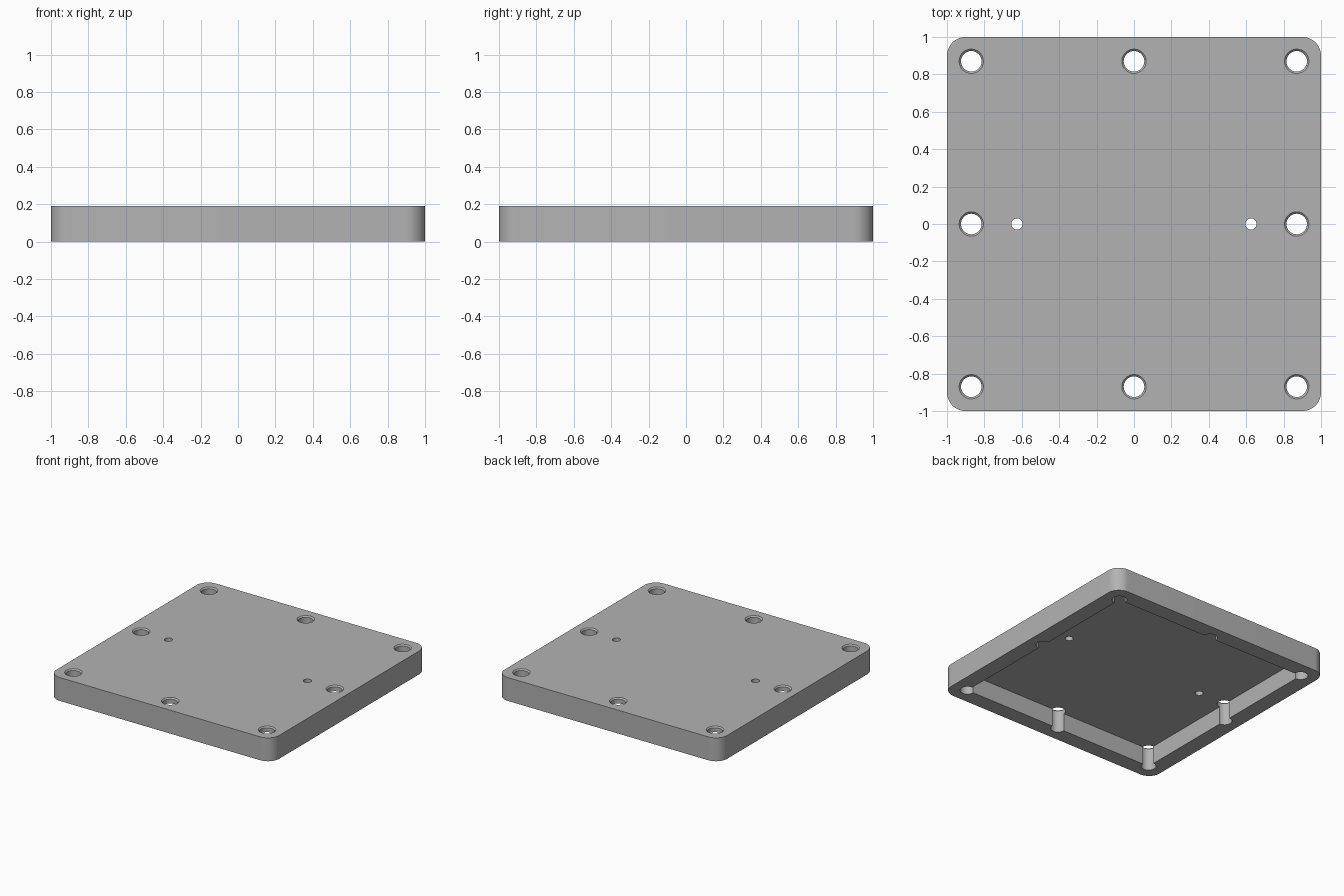
import bpy
import bmesh
import math

cube = bpy.data.objects.get("Cube")
if cube:
    bpy.data.objects.remove(cube)

HEIGHT, CEILING = 0.19, 0.145
HOLE, HOLE_POS = 0.055, 0.87

grey = bpy.data.materials.new("light grey")
grey.use_nodes = True
grey.diffuse_color = (0.45, 0.45, 0.45, 1)
grey.node_tree.nodes["Principled BSDF"].inputs["Base Color"].default_value = grey.diffuse_color


def make_object(name, bm):
    mesh = bpy.data.meshes.new(name)
    bmesh.ops.recalc_face_normals(bm, faces=bm.faces)
    bm.to_mesh(mesh)
    bm.free()
    mesh.materials.append(grey)
    obj = bpy.data.objects.new(name, mesh)
    bpy.context.collection.objects.link(obj)
    return obj


def block(name, half, z0, z1, radius=0):
    """Square slab with optional rounded vertical corners."""
    bm = bmesh.new()
    bmesh.ops.create_cube(bm, size=1)
    for v in bm.verts:
        v.co.x *= 2 * half
        v.co.y *= 2 * half
        v.co.z = z1 if v.co.z > 0 else z0
    if radius:
        upright = [e for e in bm.edges if abs(e.verts[0].co.z - e.verts[1].co.z) > 0.01]
        bmesh.ops.bevel(bm, geom=upright, offset=radius, segments=12, profile=0.5, affect='EDGES')
    return make_object(name, bm)


def drill(name, x, y, profile, sides=48):
    """Turned cutter from (radius, height) pairs."""
    bm = bmesh.new()
    rings = [[bm.verts.new((x + r * math.cos(2 * math.pi * i / sides),
                            y + r * math.sin(2 * math.pi * i / sides), z))
              for i in range(sides)] for r, z in profile]
    for low, high in zip(rings, rings[1:]):
        for i in range(sides):
            j = (i + 1) % sides
            bm.faces.new((low[i], low[j], high[j], high[i]))
    bm.faces.new(rings[0])
    bm.faces.new(rings[-1])
    return make_object(name, bm)


# Rounded square cover, hollow underneath
cover = block("cover_plate", 1, 0, HEIGHT, 0.1)
cutters = [block("cavity_cutter", HOLE_POS, -0.1, CEILING)]

# Rim screw holes with a shallow chamfer at the top
screw_profile = [(HOLE, -0.1), (HOLE, HEIGHT - 0.01), (HOLE + 0.01, HEIGHT),
                 (HOLE + 0.01, HEIGHT + 0.1)]
for ix in (-1, 0, 1):
    for iy in (-1, 0, 1):
        if ix or iy:
            cutters.append(drill("screw_hole_cutter", ix * HOLE_POS, iy * HOLE_POS, screw_profile))

# Two small holes through the panel
for side in (-1, 1):
    cutters.append(drill("small_hole_cutter", side * 0.625, 0, [(0.03, 0.05), (0.03, 0.3)], 32))

for cutter in cutters:
    cutter.hide_render = True
    cutter.hide_set(True)
    cut = cover.modifiers.new(cutter.name, 'BOOLEAN')
    cut.operation = 'DIFFERENCE'
    cut.solver = 'EXACT'
    cut.object = cutter

# Bake the cuts, then drop the cutters
bpy.context.view_layer.objects.active = cover
cover.select_set(True)
for name in [m.name for m in cover.modifiers]:
    bpy.ops.object.modifier_apply(modifier=name)
for cutter in cutters:
    bpy.data.objects.remove(cutter)
bpy.ops.object.shade_smooth_by_angle(angle=math.radians(30))
